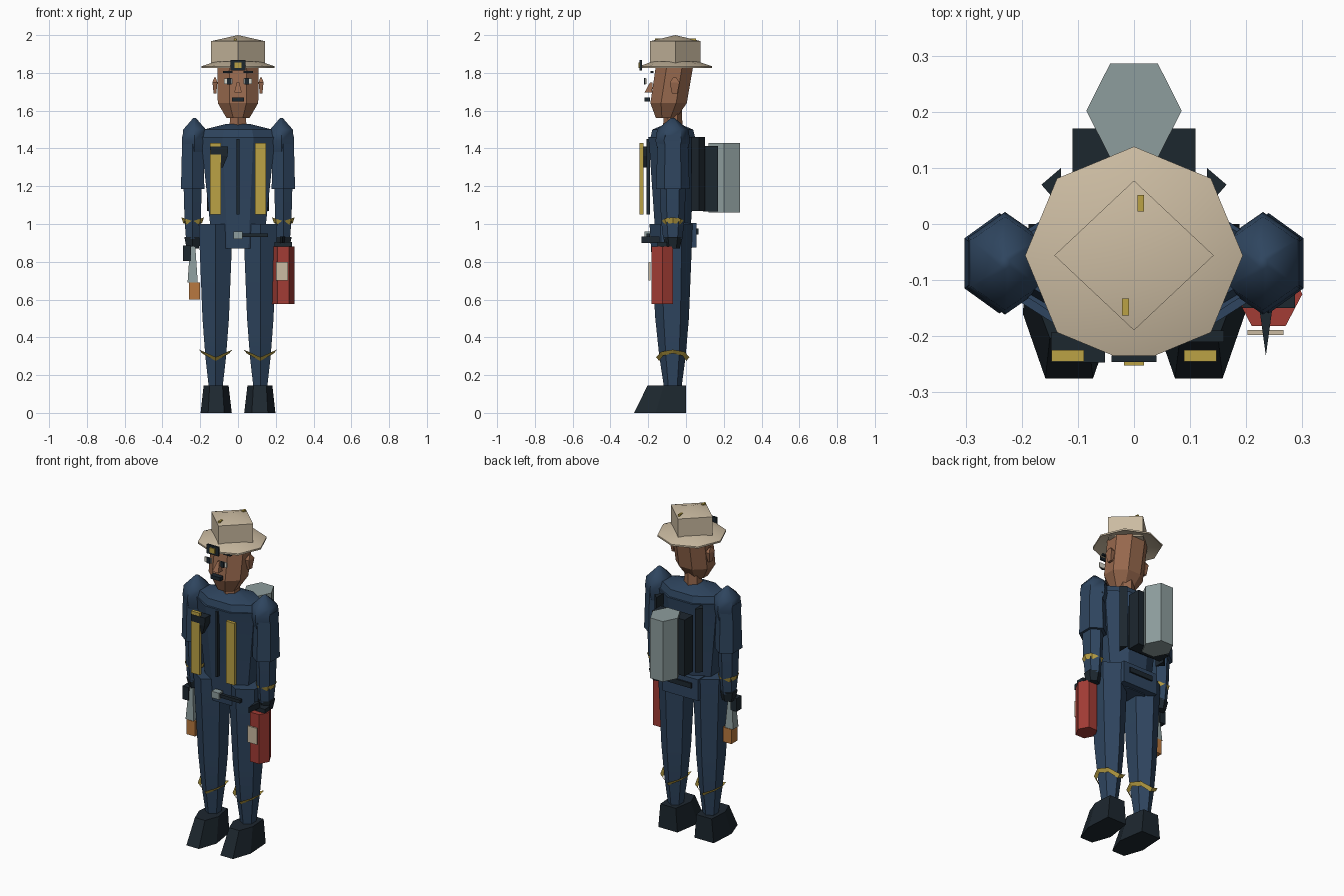
import bpy, bmesh
from math import pi, cos, sin
from mathutils import Vector

default_cube = bpy.data.objects.get("Cube")
if default_cube:
    bpy.data.objects.remove(default_cube, do_unlink=True)


def material(name, red, green, blue):
    paint = bpy.data.materials.new(name)
    paint.use_nodes = True
    paint.diffuse_color = (red, green, blue, 1)
    shader = paint.node_tree.nodes["Principled BSDF"]
    shader.inputs["Base Color"].default_value = paint.diffuse_color
    shader.inputs["Roughness"].default_value = .8
    return paint


NAVY = material("navy_cloth", .028, .06, .115)
DARK = material("charcoal", .012, .02, .028)
SKIN = material("brown_skin", .31, .14, .075)
KHAKI = material("khaki_felt", .6, .5, .36)
GOLD = material("yellow_trim", .5, .36, .06)
RED = material("red_paint", .36, .045, .035)
GREY = material("grey_metal", .27, .34, .34)
ORANGE = material("orange_grip", .48, .19, .05)
WHITE = material("eye_white", .7, .68, .6)

# Shared positions
BODY_Y = -.07
ARM_X = .24
LEG_X = .118
CHEST_Y = -.2


def finish(name, mesh_data, paint, smooth_angle):
    bmesh.ops.recalc_face_normals(mesh_data, faces=mesh_data.faces)
    mesh = bpy.data.meshes.new(name)
    mesh_data.to_mesh(mesh)
    mesh_data.free()
    mesh.materials.append(paint)
    part = bpy.data.objects.new(name, mesh)
    bpy.context.collection.objects.link(part)
    if smooth_angle:
        bpy.ops.object.select_all(action='DESELECT')
        part.select_set(True)
        bpy.context.view_layer.objects.active = part
        bpy.ops.object.shade_smooth_by_angle(angle=smooth_angle)


def loft(name, paint, rings, caps=True, smooth_angle=0):
    """Skin a stack of equal-sized point rings."""
    mesh_data = bmesh.new()
    loops = [[mesh_data.verts.new(point) for point in ring] for ring in rings]
    for lower, upper in zip(loops, loops[1:]):
        for i in range(len(lower)):
            mesh_data.faces.new((lower[i - 1], lower[i], upper[i], upper[i - 1]))
    if caps:
        mesh_data.faces.new(loops[0])
        mesh_data.faces.new(loops[-1])
    bmesh.ops.remove_doubles(mesh_data, verts=mesh_data.verts, dist=.0005)
    finish(name, mesh_data, paint, smooth_angle)


def column(name, paint, x, y, profile, sides=6, depth=1, flat=True,
           lean=0, wave=0, caps=True, smooth_angle=0):
    """Loft (height, half width) pairs; flat puts sides on the axes, lean shears
    along y, wave lifts the ring towards its left and right ends."""
    turn = pi / sides if flat else 0
    grow = 1 / cos(turn)
    base = profile[0][0]
    angles = [turn + 2 * pi * i / sides for i in range(sides)]
    rings = [[(x + radius * grow * cos(angle),
               y + lean * (height - base) + radius * depth * grow * sin(angle),
               height + wave * abs(cos(angle))) for angle in angles]
             for height, radius in profile]
    loft(name, paint, rings, caps, smooth_angle)


def block(name, paint, centre, size):
    mesh_data = bmesh.new()
    bmesh.ops.create_cube(mesh_data, size=1)
    bmesh.ops.scale(mesh_data, verts=mesh_data.verts, vec=size)
    bmesh.ops.translate(mesh_data, verts=mesh_data.verts, vec=centre)
    finish(name, mesh_data, paint, 0)


def wedge(name, paint, corners, bottom, top):
    """Upright prism over a flat outline."""
    loft(name, paint, [[(x, y, height) for x, y in corners] for height in (bottom, top)])


# Jacket
column("jacket", NAVY, 0, BODY_Y, [(.87, .135), (1.02, .15), (1.4, .19), (1.46, .2)],
       sides=8, depth=.65, smooth_angle=.5)
column("jacket_yoke", NAVY, 0, BODY_Y, [(1.45, .2), (1.5, .18), (1.53, .06)],
       sides=8, depth=.6, smooth_angle=.5)
block("jacket_hem", NAVY, (0, 0, .94), (.24, .11, .13))
block("zipper", DARK, (0, CHEST_Y, 1.25), (.014, .02, .4))
block("belt_buckle", GREY, (0, CHEST_Y, .94), (.05, .04, .04))
block("belt_strap", DARK, (.09, CHEST_Y, .94), (.14, .02, .02))
block("back_belt", DARK, (0, .055, .96), (.16, .02, .03))
column("chest_radio", DARK, -.1, -.22, [(1.3, .02), (1.36, .045), (1.41, .048)],
       sides=4, depth=.55)

# Paired parts
for side, label in ((1, "left_"), (-1, "right_")):
    arm_x, leg_x = side * ARM_X, side * LEG_X

    # Leg and ankle band
    column(label + "leg", NAVY, leg_x, BODY_Y,
           [(.13, .036), (.3, .055), (.5, .07), (1, .09)],
           depth=1.1, lean=-.01, smooth_angle=.4)
    column(label + "ankle_band", GOLD, leg_x, BODY_Y, [(.275, .072), (.295, .088)],
           sides=8, flat=False, wave=.04, caps=False)

    # Boot, narrowing upward from the heel line
    sole = [(-.045, -.275), (.04, -.275), (.08, -.16), (.07, 0), (-.06, 0), (-.085, -.16)]
    loft(label + "boot", DARK,
         [[(leg_x + side * x * shrink, y * slope, height) for x, y in sole]
          for shrink, slope, height in ((1, 1, 0), (.8, .74, .145))])

    # Arm
    column(label + "upper_arm", NAVY, arm_x, BODY_Y, [(1.185, .062), (1.47, .055)],
           depth=1.25, smooth_angle=.5)
    column(label + "shoulder_pad", NAVY, arm_x - side * .01, BODY_Y,
           [(1.38, .055), (1.44, .066), (1.5, .06), (1.56, .008)],
           depth=1.2, smooth_angle=.9)
    column(label + "forearm", NAVY, arm_x, BODY_Y, [(.92, .035), (1.02, .043), (1.2, .048)],
           depth=1.25, smooth_angle=.4)
    column(label + "cuff_band", GOLD, arm_x, BODY_Y, [(.985, .05), (1.015, .06)],
           sides=8, flat=False, wave=.02, caps=False)
    column(label + "glove", DARK, arm_x, BODY_Y, [(.87, .032), (.93, .044)])

    # Chest stripe and pack strap
    block(label + "chest_stripe", GOLD, (leg_x, -.235, 1.24), (.058, .02, .38))
    wedge(label + "pack_strap", DARK,
          [(side * x, y) for x, y in ((.13, .1), (.13, .03), (.165, .07))], 1.07, 1.46)

    # Eye, brow and ear
    block(label + "eye", WHITE, (side * .052, -.212, 1.755), (.045, .008, .03))
    block(label + "iris", DARK, (side * .047, -.218, 1.755), (.023, .008, .034))
    block(label + "eyebrow", DARK, (side * .055, -.18, 1.805), (.05, .015, .01))
    column(label + "ear", SKIN, side * .122, -.06, [(1.69, .007), (1.75, .013), (1.775, .004)],
           sides=4, depth=2)

# Head
column("neck", SKIN, 0, BODY_Y, [(1.47, .045), (1.62, .042)])
column("head", SKIN, 0, -.105, [(1.56, .06), (1.64, .107), (1.85, .11)],
       sides=8, depth=.9, lean=.16, smooth_angle=.4)
column("nose", SKIN, 0, -.2, [(1.695, .02), (1.75, .007)], sides=4, lean=.3)
block("mouth", DARK, (0, -.206, 1.66), (.066, .03, .022))

# Hat
HAT_Y = -.056
column("hat_brim", KHAKI, 0, HAT_Y, [(1.85, .12), (1.825, .194), (1.835, .194), (1.86, .12)],
       sides=8, flat=False, smooth_angle=.8)
column("hat_crown", KHAKI, 0, HAT_Y, [(1.84, .142), (1.968, .142), (2, .0001)],
       sides=4, depth=.94, flat=False, smooth_angle=.8)
block("hat_badge", DARK, (0, -.24, 1.84), (.08, .012, .055))
block("badge_emblem", GOLD, (0, -.248, 1.84), (.036, .008, .03))
for label, x, y in (("front_", -.015, -.148), ("back_", .012, .037)):
    block(label + "hat_stud", GOLD, (x, y, 1.97), (.012, .03, .025))

# Backpack and air tank
block("backpack", DARK, (0, .13, 1.24), (.22, .08, .345))
block("backpack_plate", DARK, (0, .07, 1.24), (.16, .05, .28))
column("air_tank", GREY, 0, .202, [(1.06, .085), (1.43, .085)], depth=1.14, flat=False)

# Extinguisher carried on the left
bottle = Vector((ARM_X, -.125, .88))
column("extinguisher", RED, bottle.x, bottle.y, [(.577, .06), (bottle.z, .06)],
       depth=1.1, flat=False)
block("extinguisher_label", KHAKI, (bottle.x - .006, -.193, .75), (.064, .009, .1))
block("extinguisher_handle", DARK, bottle + Vector((0, 0, .012)), (.094, .05, .025))
wedge("extinguisher_nozzle", DARK,
      [(bottle.x - .018, -.14), (bottle.x + .008, -.14), (bottle.x - .005, -.235)], .9, .935)

# Hand tool carried on the right
TOOL_Y = -.1
column("tool_shaft", GREY, -ARM_X, TOOL_Y, [(.69, .027), (.88, .014)], sides=4)
block("tool_head", DARK, (-.27, TOOL_Y, .845), (.04, .05, .08))
block("tool_grip", ORANGE, (-.23, TOOL_Y, .645), (.058, .06, .09))
